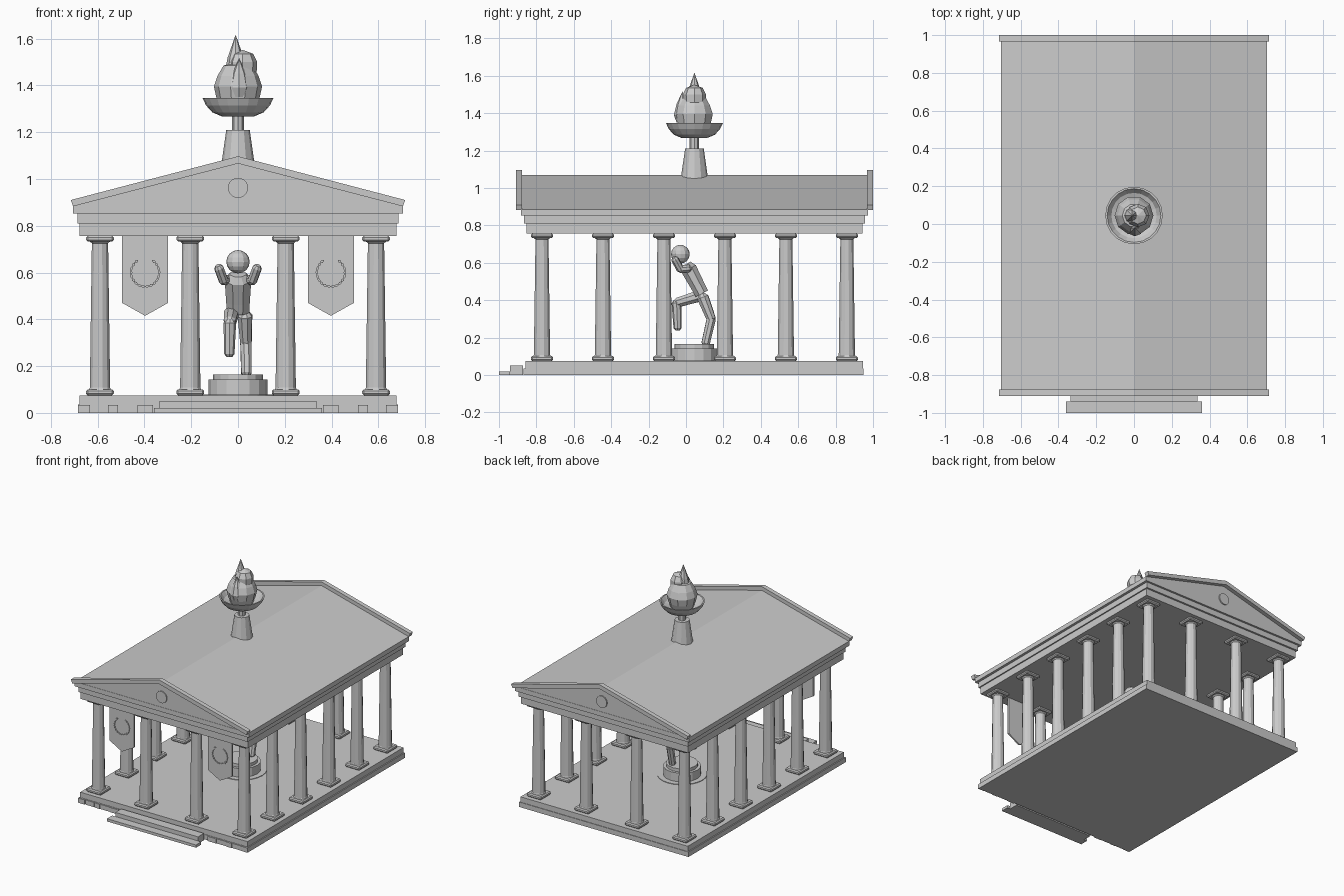
import bpy, bmesh, math
from mathutils import Vector

cube = bpy.data.objects.get("Cube")
if cube:
    bpy.data.objects.remove(cube, do_unlink=True)

stone = bpy.data.materials.new("grey_stone")
stone.use_nodes = True
GREY = (0.6, 0.6, 0.6, 1)
stone.diffuse_color = GREY
stone.node_tree.nodes["Principled BSDF"].inputs["Base Color"].default_value = GREY

CY = 0.045   # middle of the building along y
FLOOR = 0.075


def finish(name, bm):
    bmesh.ops.recalc_face_normals(bm, faces=bm.faces[:])
    mesh = bpy.data.meshes.new(name)
    bm.to_mesh(mesh)
    bm.free()
    mesh.materials.append(stone)
    obj = bpy.data.objects.new(name, mesh)
    bpy.context.collection.objects.link(obj)
    return obj


def box(name, x, y, z, bevel=0):
    """Box from (min, max) ranges."""
    bm = bmesh.new()
    bmesh.ops.create_cube(bm, size=1)
    for v in bm.verts:
        for i, (lo, hi) in enumerate((x, y, z)):
            v.co[i] = lo if v.co[i] < 0 else hi
    if bevel:
        bmesh.ops.bevel(bm, geom=bm.edges[:], offset=bevel, segments=1, affect='EDGES')
    return finish(name, bm)


def lathe(name, profile, centre, sides=12, turn=0.0):
    """Revolve (radius, z) points about a vertical axis; ends are capped."""
    bm = bmesh.new()
    rings = []
    for r, z in profile:
        rings.append([bm.verts.new((centre[0] + r * math.cos(turn + math.tau * i / sides),
                                    centre[1] + r * math.sin(turn + math.tau * i / sides), z))
                      for i in range(sides)])
    for a, b in zip(rings, rings[1:]):
        for i in range(sides):
            j = (i + 1) % sides
            bm.faces.new((a[i], a[j], b[j], b[i]))
    bm.faces.new(rings[0])
    bm.faces.new(rings[-1])
    bmesh.ops.remove_doubles(bm, verts=bm.verts[:], dist=1e-5)
    return finish(name, bm)


def extrude(name, outline, y0, y1):
    """Extrude an (x, z) outline along y."""
    bm = bmesh.new()
    face = bm.faces.new([bm.verts.new((x, y0, z)) for x, z in outline])
    new = bmesh.ops.extrude_face_region(bm, geom=[face])["geom"]
    for v in new:
        if isinstance(v, bmesh.types.BMVert):
            v.co.y = y1
    return finish(name, bm)


def limb(name, start, end, r0, r1):
    """Eight-sided limb with blunt chamfered ends."""
    a, b = Vector(start), Vector(end)
    length = (b - a).length
    obj = lathe(name, [(r0 * 0.55, -r0 * 0.6), (r0, 0), (r1, length), (r1 * 0.55, length + r1 * 0.6)],
                (0, 0), 8, math.pi / 8)
    obj.location = a
    obj.rotation_euler = (b - a).to_track_quat('Z', 'Y').to_euler()
    return obj


# Platform and front steps
box("platform_lower", (-0.685, 0.685), (-0.86, 0.95), (0, 0.036))
box("platform_upper", (-0.677, 0.677), (-0.857, 0.946), (0.036, FLOOR))
box("step_lower", (-0.36, 0.36), (-1.0, -0.94), (0, 0.02))
box("step_upper", (-0.335, 0.335), (-0.94, -0.872), (0, 0.05))
for side in (-1, 1):
    edges = [0.36, 0.43, 0.51, 0.555, 0.63, 0.685]
    for i, (a, b) in enumerate(zip(edges, edges[1:])):
        x = sorted((side * (a + 0.003), side * b))
        box("edge_stone", x, (-0.869 + 0.003 * (i % 2), -0.858), (0, 0.034))

# Colonnade around the perimeter
xs = [-0.59, -0.204, 0.204, 0.59]
ys = [CY - 0.815 + 0.326 * i for i in range(6)]
for i, x in enumerate(xs):
    for j, y in enumerate(ys):
        if i in (0, 3) or j in (0, 5):
            sq = ((x - 0.059, x + 0.059), (y - 0.059, y + 0.059))
            box("column_base", *sq, (FLOOR, 0.101), 0.007)
            box("column_capital", *sq, (0.733, 0.757), 0.007)
            lathe("column_shaft", [(0.048, 0.1), (0.045, 0.108), (0.036, 0.725), (0.046, 0.734)],
                  (x, y), 12, math.pi / 12)

# Stepped entablature
for half_x, half_y, z0, z1 in ((0.677, 0.898, 0.756, 0.81), (0.686, 0.912, 0.81, 0.852),
                               (0.705, 0.927, 0.852, 0.886)):
    box("entablature", (-half_x, half_x), (CY - half_y, CY + half_y), (z0, z1))

# Roof, raking gable trims and medallions
extrude("roof", [(-0.705, 0.885), (0.705, 0.885), (0, 1.07)], CY - 0.925, CY + 0.925)
trim = [(-0.705, 0.883), (-0.715, 0.91), (0, 1.097), (0.715, 0.91), (0.705, 0.883), (0, 1.066)]
for side in (-1, 1):
    extrude("gable_trim", trim, CY + side * 0.922, CY + side * 0.955)
    disc = [(0.043 * math.cos(math.tau * i / 20), 0.962 + 0.043 * math.sin(math.tau * i / 20))
            for i in range(20)]
    extrude("gable_medallion", disc, CY + side * 0.92, CY + side * 0.933)

# Banners with open laurel wreaths between the outer front columns
for side in (-1, 1):
    cx, y = side * 0.397, ys[0]
    extrude("banner", [(cx - 0.098, 0.757), (cx + 0.098, 0.757), (cx + 0.098, 0.47),
                       (cx, 0.415), (cx - 0.098, 0.47)], y - 0.006, y + 0.006)
    for half in (-1, 1):
        for k in range(9):
            t = math.radians(-82 + 16.5 * k)
            p = Vector((half * math.cos(t), math.sin(t)))
            along = Vector((-half * math.sin(t), math.cos(t)))
            c = Vector((cx, 0.6)) + p * 0.06
            leaf = [c - along * 0.011, c + p * 0.006, c + along * 0.013, c - p * 0.006]
            extrude("wreath_leaf", leaf, y - 0.013, y - 0.005)

# Rooftop brazier
mid = (0, CY)
lathe("brazier_plinth", [(0.076, 1.03), (0.05, 1.21)], mid, 12)
lathe("brazier_stem", [(0.025, 1.2), (0.025, 1.28)], mid, 8)
lathe("brazier_bowl", [(0.065, 1.266), (0.11, 1.285), (0.137, 1.315), (0.152, 1.347), (0.142, 1.347),
                       (0.12, 1.318), (0.07, 1.3)], mid, 20)
lathe("flame_body", [(0.075, 1.3), (0.092, 1.345), (0.103, 1.395), (0.088, 1.44), (0.062, 1.485),
                     (0.0, 1.5)], mid, 10)
lathe("flame_crown", [(0.045, 1.42), (0.06, 1.46), (0.062, 1.5), (0.045, 1.535), (0.0, 1.552)],
      (0.02, CY), 8)
lathe("flame_tip", [(0.05, 1.44), (0.034, 1.52), (0.0, 1.617)], (-0.01, CY), 8)
lathe("flame_lick_front", [(0.03, 1.35), (0.045, 1.39), (0.03, 1.45), (0.0, 1.515)],
      (0.005, CY - 0.065), 8)
lathe("flame_lick_side", [(0.03, 1.35), (0.04, 1.4), (0.0, 1.48)], (-0.055, CY - 0.01), 8)

# Statue pedestal
lathe("pedestal_ring", [(0.165, FLOOR), (0.165, 0.079)], mid, 24)
lathe("pedestal_lower", [(0.126, FLOOR), (0.126, 0.142)], mid, 16)
lathe("pedestal_upper", [(0.106, 0.14), (0.106, 0.165)], mid, 16)

# Striding figure with raised arms
bm = bmesh.new()
bmesh.ops.create_uvsphere(bm, u_segments=12, v_segments=8, radius=0.05)
finish("statue_head", bm).location = (0, -0.03, 0.646)
torso = lathe("statue_torso", [(0.05, 0), (0.052, 0.05), (0.058, 0.15), (0.035, 0.18)],
              (0, 0), 8, math.pi / 8)
torso.location = (0, 0.085, 0.435)
torso.rotation_euler = (math.radians(28), 0, 0)
torso.scale = (1.05, 0.8, 1)
for side in (-1, 1):
    limb("statue_upper_arm", (side * 0.05, 0.015, 0.57), (side * 0.062, -0.03, 0.565), 0.022, 0.021)
    limb("statue_forearm", (side * 0.062, -0.03, 0.565), (side * 0.082, -0.06, 0.62), 0.021, 0.021)
limb("statue_standing_thigh", (0.03, 0.09, 0.415), (0.034, 0.135, 0.3), 0.033, 0.026)
limb("statue_standing_shin", (0.034, 0.135, 0.3), (0.036, 0.105, 0.17), 0.026, 0.024)
limb("statue_raised_thigh", (-0.028, 0.08, 0.425), (-0.035, -0.045, 0.388), 0.033, 0.028)
limb("statue_raised_shin", (-0.035, -0.05, 0.385), (-0.037, -0.045, 0.252), 0.027, 0.022)
